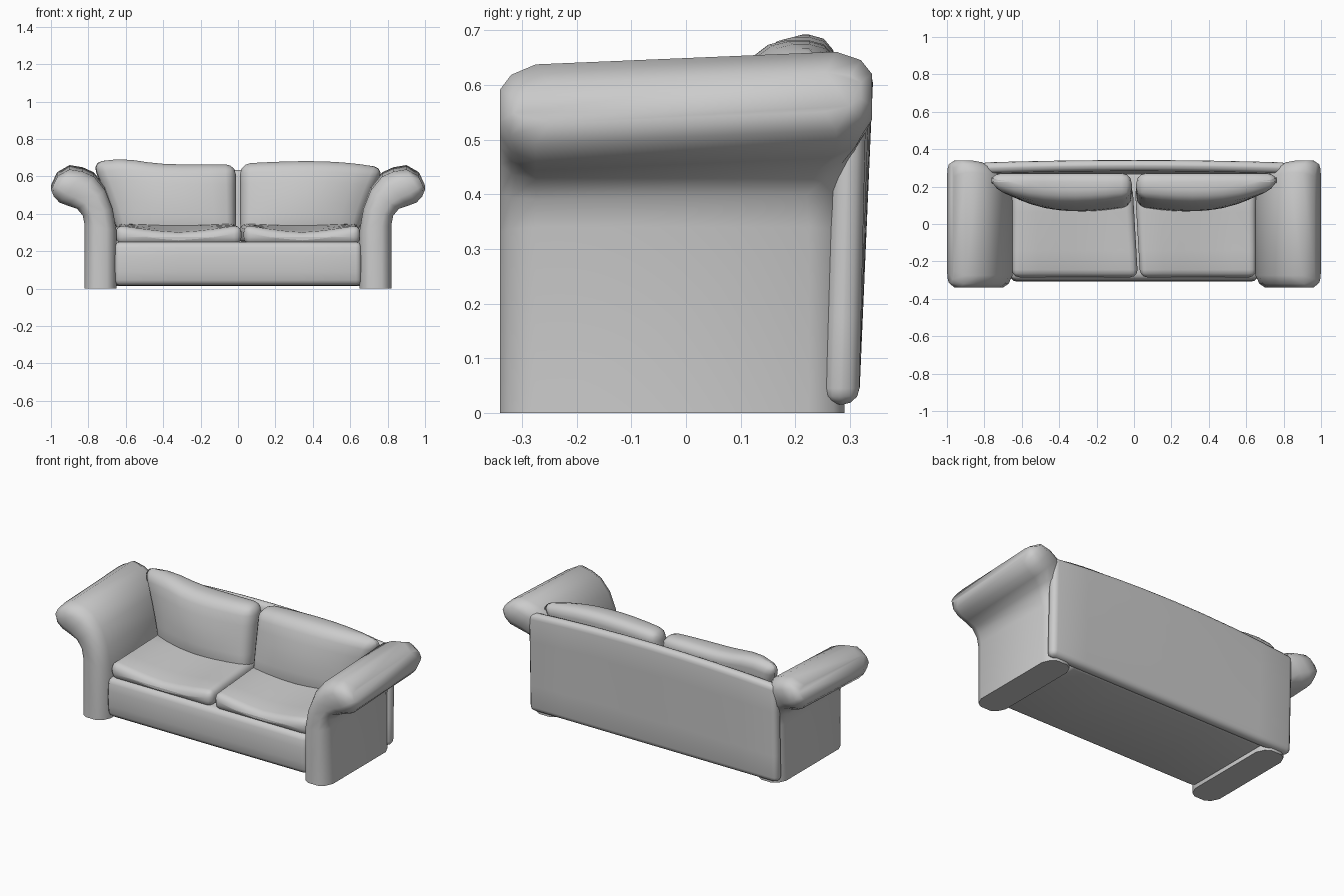
import bpy, bmesh, math
from mathutils import Vector

if "Cube" in bpy.data.objects:
    bpy.data.objects.remove(bpy.data.objects["Cube"])


def finish(bm, name, angle=50):
    bmesh.ops.recalc_face_normals(bm, faces=bm.faces[:])
    me = bpy.data.meshes.new(name)
    bm.to_mesh(me)
    bm.free()
    ob = bpy.data.objects.new(name, me)
    bpy.context.collection.objects.link(ob)
    me.shade_smooth()
    me.set_sharp_from_angle(angle=math.radians(angle))
    return ob


def soft_block(name, size, radius, cuts, warp):
    """Rounded box of given size, sliced for bending; warp(x, y, z) places each vertex."""
    bm = bmesh.new()
    bmesh.ops.create_cube(bm, size=1)
    for v in bm.verts:
        v.co = Vector(a * b for a, b in zip(v.co, size))
    bmesh.ops.bevel(bm, geom=bm.edges[:], offset=radius, segments=3,
                    profile=0.5, affect='EDGES')
    for axis in range(3):
        n = cuts[axis]
        inner = size[axis] - 2 * radius
        for i in range(1, n):
            co, no = Vector(), Vector()
            co[axis] = inner * (i / n - 0.5)
            no[axis] = 1
            bmesh.ops.bisect_plane(bm, geom=bm.verts[:] + bm.edges[:] + bm.faces[:],
                                   dist=1e-5, plane_co=co, plane_no=no)
    for v in bm.verts:
        v.co = Vector(warp(*v.co))
    return finish(bm, name)


# Scroll arms: stations run up the arm and over the roll (inner point, outer point, front, back)
STATIONS = [
    ((0.65, 0.00), (0.82, 0.00), -0.34, 0.29),
    ((0.65, 0.31), (0.82, 0.34), -0.34, 0.29),
    ((0.67, 0.43), (0.83, 0.395), -0.34, 0.285),
    ((0.71, 0.535), (0.86, 0.435), -0.34, 0.305),
    ((0.77, 0.61), (0.91, 0.455), -0.34, 0.33),
    ((0.83, 0.637), (0.955, 0.472), -0.34, 0.34),
    ((0.90, 0.649), (0.985, 0.505), -0.34, 0.34),
    ((0.965, 0.613), (1.00, 0.54), -0.315, 0.32),
]
END = [(0, 0.065), (0.12, 0.02), (0.3, 0), (0.7, 0), (0.88, 0.02), (1, 0.065)]


def arm(name, side):
    bm = bmesh.new()
    rings = []
    for (xi, zi), (xo, zo), yf, yb in STATIONS:
        lean = 0.042 * min(1, max(0, (zi - 0.31) / 0.3))
        pts = [(t, yf + d) for t, d in END] + [(t, yb - d) for t, d in reversed(END)]
        rings.append([bm.verts.new((side * (xi + (xo - xi) * t), y,
                                    zi + (zo - zi) * t + lean * y)) for t, y in pts])
    n = len(rings[0])
    for a, b in zip(rings, rings[1:]):
        for i in range(n):
            j = (i + 1) % n
            bm.faces.new((a[i], a[j], b[j], b[i]))
    bm.faces.new(rings[0])
    bm.faces.new(rings[-1])
    finish(bm, name, 60)


# Base with a slightly bulging front
def base_warp(x, y, z):
    if y < 0:
        y -= 0.012 * (1 - (z / 0.117) ** 2)
    return x, y - 0.005, z + 0.133


soft_block("base", (1.32, 0.58, 0.235), 0.03, (4, 1, 4), base_warp)


# Back panel: leans back, arched along the top
def panel_warp(x, y, z):
    t = (z + 0.295) / 0.59
    arch = 1 - (x / 0.82) ** 2
    y = y * (1 - 0.1 * t) + 0.284 + 0.016 * t + 0.014 * arch * t
    return x, y, 0.015 + t * (0.585 + 0.035 * arch)


soft_block("back_panel", (1.64, 0.065, 0.59), 0.03, (8, 1, 4), panel_warp)


# Seat cushion: front edge sags in the middle, inner edge runs askew
def seat_warp(side):
    def warp(x, y, z):
        s = (x + 0.33) / 0.66
        front = max(0, min(1, (0.22 - y) / 0.45))
        sag = max(0, 1 - abs(2 * s - 1) ** 1.4)
        if z > 0:
            z -= 0.042 * sag * front
            z += 0.008 * (1 - front)
        px = side * (0.006 + s * 0.647) + (1 - s) * 0.026 * front
        return px, y - 0.04, z + 0.288
    return warp


# Back cushion: reclined, flared outward over the arm, plump in the middle
def back_warp(side):
    def warp(x, y, z):
        s, t = (x + 0.385) / 0.77, (z + 0.2) / 0.4
        wide = 0.635 + 0.135 * max(0, t) ** 1.3
        plump = (1 - (2 * s - 1) ** 2) * math.sin(math.pi * min(1, max(0, t)))
        if y < 0:
            y -= 0.02 * plump + 0.022 * (1 - (2 * s - 1) ** 2)
            y += 0.055 * s ** 4
        yc = 0.155 + 0.058 * t
        if side < 0:
            top = 0.664 + 0.028 * math.exp(-((s - 0.8) / 0.2) ** 2)
        else:
            top = 0.668 + 0.014 * math.sin(math.pi * s) - 0.025 * s ** 5
        return side * (0.012 + s * wide), y + yc, 0.29 + t * (top - 0.29)
    return warp


for side, label in ((-1, "left"), (1, "right")):
    arm(label + "_arm", side)
    soft_block(label + "_seat_cushion", (0.66, 0.49, 0.105), 0.04, (6, 4, 1), seat_warp(side))
    soft_block(label + "_back_cushion", (0.77, 0.135, 0.40), 0.055, (8, 1, 5), back_warp(side))
